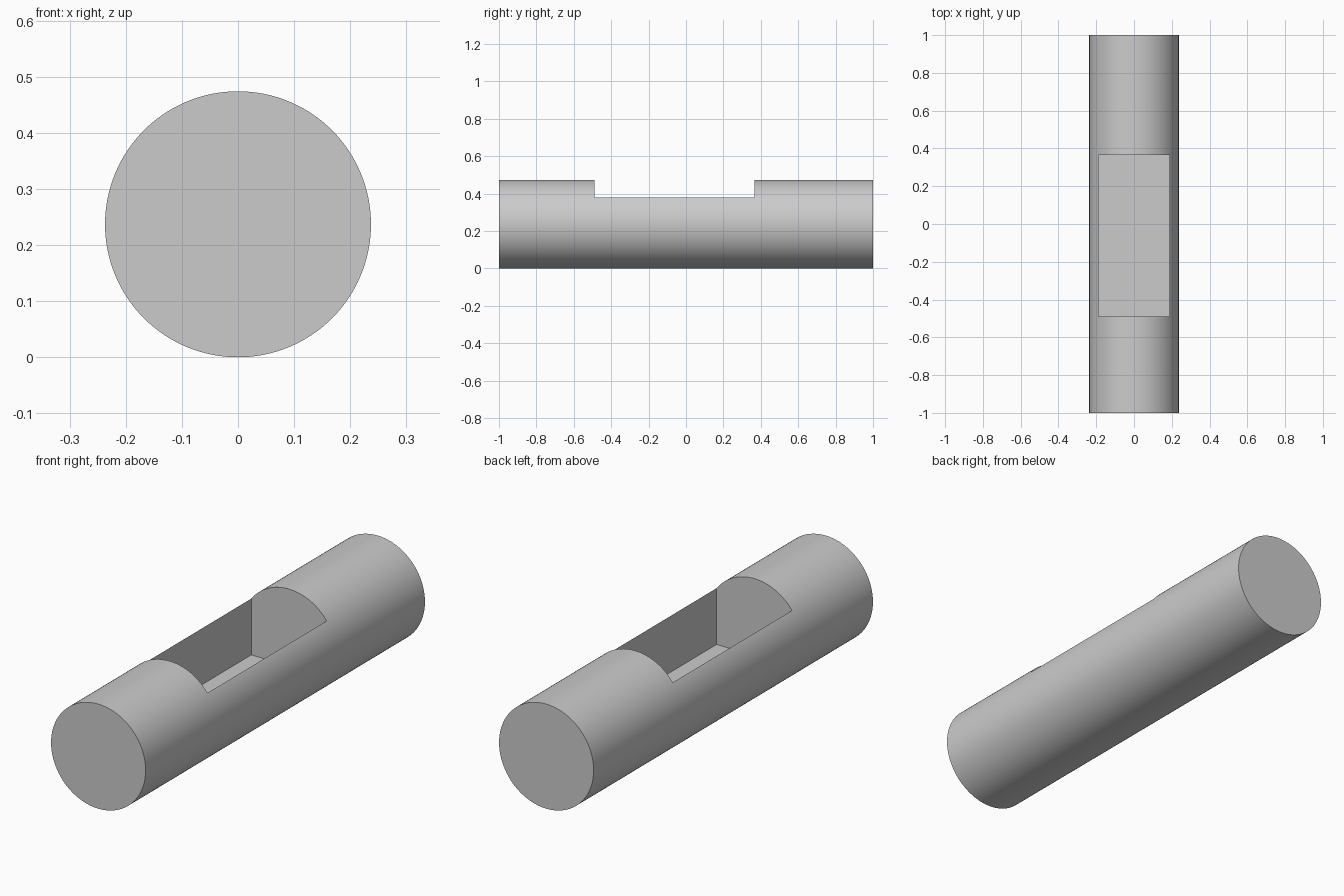
import bpy
import math

RADIUS = 0.237
LENGTH = 2.0
POCKET_HALF_WIDTH = 0.189
POCKET_FRONT, POCKET_BACK = -0.489, 0.365
POCKET_FLOOR = 0.125

default_cube = bpy.data.objects.get("Cube")
if default_cube:
    bpy.data.objects.remove(default_cube, do_unlink=True)

# Single plain grey
grey = bpy.data.materials.new("light grey")
grey.use_nodes = True
colour = (0.6, 0.6, 0.6, 1.0)
grey.diffuse_color = colour
grey.node_tree.nodes["Principled BSDF"].inputs["Base Color"].default_value = colour

# Round bar lying along y
bpy.ops.mesh.primitive_cylinder_add(
    vertices=128, radius=RADIUS, depth=LENGTH,
    location=(0, 0, RADIUS), rotation=(math.pi / 2, 0, 0))
bar = bpy.context.object
bar.name = "round_bar"
bar.data.materials.append(grey)
bpy.ops.object.transform_apply(location=True, rotation=True, scale=True)

# Box that cuts the open pocket in the top
top = 2 * RADIUS + 0.1
bpy.ops.mesh.primitive_cube_add(
    size=1, location=(0, (POCKET_FRONT + POCKET_BACK) / 2, (POCKET_FLOOR + top) / 2))
cutter = bpy.context.object
cutter.name = "pocket_cutter"
cutter.scale = (2 * POCKET_HALF_WIDTH, POCKET_BACK - POCKET_FRONT, top - POCKET_FLOOR)
cutter.data.materials.append(grey)
cutter.hide_render = True
bpy.ops.object.transform_apply(location=False, rotation=False, scale=True)

# Cut the pocket, then discard the cutter
bpy.ops.object.select_all(action="DESELECT")
bar.select_set(True)
bpy.context.view_layer.objects.active = bar
pocket = bar.modifiers.new("pocket", "BOOLEAN")
pocket.operation = "DIFFERENCE"
pocket.solver = "EXACT"
pocket.object = cutter
bpy.ops.object.modifier_apply(modifier=pocket.name)
bpy.data.objects.remove(cutter, do_unlink=True)

# Smooth round side, crisp ends and pocket edges
bpy.ops.object.shade_smooth_by_angle(angle=math.radians(30))
